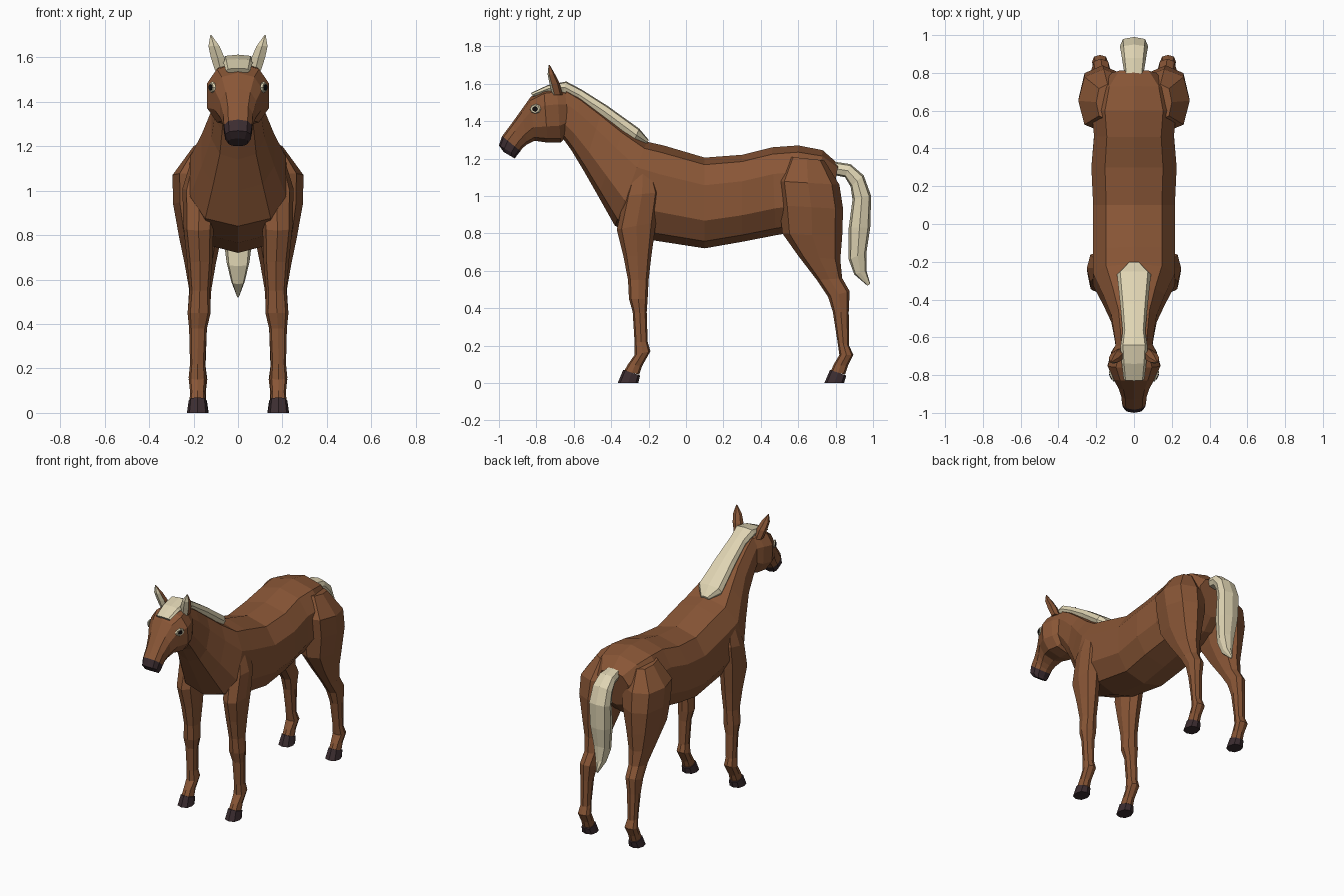
import bpy, bmesh, math
from mathutils import Vector
from mathutils.bvhtree import BVHTree


def material(name, rgb):
    m = bpy.data.materials.new(name)
    m.diffuse_color = (*rgb, 1)
    return m


BROWN = material("chestnut_coat", (0.25, 0.093, 0.037))
CREAM = material("cream_hair", (0.74, 0.66, 0.45))
DARK = material("dark_hoof", (0.045, 0.026, 0.03))
BLACK = material("eye_black", (0.008, 0.006, 0.006))


def finish(name, bm, mats):
    bmesh.ops.recalc_face_normals(bm, faces=bm.faces[:])
    me = bpy.data.meshes.new(name)
    bm.to_mesh(me)
    ob = bpy.data.objects.new(name, me)
    bpy.context.collection.objects.link(ob)
    for m in mats:
        me.materials.append(m)
    return ob


def tube(name, rings, mats, n=8, power=0.8, x=0.0, rule=None):
    """Loft through rings given as (y1, z1, y2, z2, half width[, x centre])."""
    bm = bmesh.new()
    soft = lambda v: math.copysign(abs(v) ** power, v) if abs(v) > 1e-6 else 0.0
    loops = []
    for r in rings:
        cx = r[5] if len(r) > 5 else x
        a, b = Vector((cx, r[0], r[1])), Vector((cx, r[2], r[3]))
        mid, half = (a + b) / 2, (a - b) / 2
        loop = []
        for k in range(n):
            t = 2 * math.pi * k / n
            loop.append(bm.verts.new(mid + half * soft(math.cos(t))
                                     + Vector((r[4] * soft(math.sin(t)), 0, 0))))
        loops.append(loop)
    for i in range(len(loops) - 1):
        for k in range(n):
            j = (k + 1) % n
            bm.faces.new((loops[i][k], loops[i][j], loops[i + 1][j], loops[i + 1][k]))
    bm.faces.new(loops[0])
    bm.faces.new(loops[-1][::-1])
    bmesh.ops.recalc_face_normals(bm, faces=bm.faces[:])
    bm.normal_update()
    if rule:
        for f in bm.faces:
            f.material_index = rule(f)
    tree = BVHTree.FromBMesh(bm)
    finish(name, bm, mats)
    return tree


# Neck, chest, barrel and rump
tube("body", [
    (-0.64, 1.58, -0.66, 1.31, 0.10),
    (-0.56, 1.535, -0.61, 1.24, 0.11),
    (-0.45, 1.455, -0.55, 1.14, 0.125),
    (-0.33, 1.365, -0.47, 1.00, 0.17),
    (-0.21, 1.29, -0.38, 0.84, 0.225),
    (-0.12, 1.27, -0.19, 0.765, 0.225),
    (0.10, 1.205, 0.10, 0.72, 0.225),
    (0.30, 1.22, 0.30, 0.755, 0.235),
    (0.46, 1.26, 0.48, 0.79, 0.22),
    (0.60, 1.27, 0.60, 0.81, 0.235),
    (0.73, 1.245, 0.70, 0.84, 0.20),
    (0.815, 1.17, 0.77, 0.92, 0.12)], [BROWN], n=10)

# Head, tapering to the nose
head = tube("head", [
    (-0.61, 1.56, -0.63, 1.33, 0.09),
    (-0.69, 1.58, -0.67, 1.285, 0.125),
    (-0.76, 1.57, -0.74, 1.285, 0.145),
    (-0.83, 1.53, -0.81, 1.295, 0.112),
    (-0.88, 1.46, -0.85, 1.275, 0.085),
    (-0.93, 1.39, -0.875, 1.255, 0.07),
    (-0.983, 1.32, -0.885, 1.24, 0.066)], [BROWN], n=10)
tube("muzzle", [
    (-0.983, 1.32, -0.885, 1.24, 0.066),
    (-1.0, 1.27, -0.905, 1.215, 0.06),
    (-0.975, 1.235, -0.915, 1.2, 0.045)], [DARK], n=10)

# Mane with forelock
tube("mane", [
    (-0.83, 1.55, -0.815, 1.53, 0.055),
    (-0.74, 1.592, -0.735, 1.555, 0.065),
    (-0.64, 1.612, -0.66, 1.55, 0.072),
    (-0.56, 1.57, -0.58, 1.51, 0.06),
    (-0.42, 1.482, -0.45, 1.42, 0.072),
    (-0.25, 1.36, -0.28, 1.29, 0.09),
    (-0.20, 1.30, -0.21, 1.27, 0.03)], [CREAM], power=0.6)

# Tail, arching out and hanging down
tube("tail", [
    (0.78, 1.185, 0.80, 1.11, 0.05),
    (0.88, 1.17, 0.85, 1.10, 0.062),
    (0.95, 1.11, 0.88, 1.05, 0.07),
    (0.99, 1.00, 0.89, 0.98, 0.075),
    (0.985, 0.83, 0.87, 0.83, 0.07),
    (0.965, 0.70, 0.87, 0.66, 0.052),
    (0.965, 0.60, 0.90, 0.58, 0.03),
    (0.985, 0.53, 0.97, 0.52, 0.005)], [CREAM], power=0.7)

FRONT_LEG = [
    (-0.27, 1.17, -0.19, 1.17, 0.03, 0.17),
    (-0.33, 1.00, -0.14, 1.02, 0.078, 0.172),
    (-0.37, 0.82, -0.16, 0.86, 0.068, 0.178),
    (-0.335, 0.68, -0.185, 0.68, 0.057, 0.172),
    (-0.31, 0.55, -0.20, 0.55, 0.046, 0.172),
    (-0.305, 0.45, -0.205, 0.45, 0.052, 0.175),
    (-0.285, 0.38, -0.21, 0.38, 0.040, 0.18),
    (-0.275, 0.22, -0.205, 0.22, 0.034, 0.182),
    (-0.275, 0.15, -0.19, 0.17, 0.040, 0.182),
    (-0.31, 0.10, -0.235, 0.09, 0.034, 0.182),
    (-0.33, 0.065, -0.25, 0.045, 0.036, 0.182)]
FRONT_HOOF = [(-0.336, 0.07, -0.245, 0.04, 0.040, 0.182),
              (-0.365, 0.0, -0.255, 0.0, 0.048, 0.182)]
HIND_LEG = [
    (0.55, 1.21, 0.74, 1.19, 0.06, 0.14),
    (0.485, 1.08, 0.82, 1.06, 0.135, 0.16),
    (0.50, 0.95, 0.84, 0.93, 0.125, 0.167),
    (0.515, 0.80, 0.835, 0.78, 0.095, 0.17),
    (0.60, 0.68, 0.825, 0.66, 0.070, 0.17),
    (0.70, 0.55, 0.835, 0.56, 0.050, 0.17),
    (0.76, 0.46, 0.875, 0.49, 0.050, 0.175),
    (0.785, 0.38, 0.87, 0.38, 0.040, 0.18),
    (0.81, 0.22, 0.872, 0.20, 0.034, 0.18),
    (0.82, 0.15, 0.895, 0.15, 0.042, 0.18),
    (0.79, 0.10, 0.865, 0.09, 0.035, 0.18),
    (0.775, 0.065, 0.85, 0.045, 0.036, 0.18)]
HIND_HOOF = [(0.77, 0.07, 0.857, 0.04, 0.040, 0.18),
             (0.74, 0.0, 0.845, 0.0, 0.048, 0.18)]
EAR = [
    (-0.715, 1.54, -0.66, 1.54, 0.028, 0.078),
    (-0.73, 1.60, -0.675, 1.60, 0.034, 0.092),
    (-0.74, 1.65, -0.70, 1.65, 0.028, 0.108),
    (-0.735, 1.70, -0.728, 1.70, 0.003, 0.122)]


def disc(name, centre, normal, w, h, depth, mat):
    """Thin oval plate lying on a surface."""
    bm = bmesh.new()
    bmesh.ops.create_cone(bm, cap_ends=True, segments=8, radius1=1, radius2=0.8, depth=1)
    ob = finish(name, bm, [mat])
    ob.scale = (w, h, depth)
    ob.rotation_euler = normal.to_track_quat('Z', 'Y').to_euler()
    ob.location = centre


for side, s in (("left", 1), ("right", -1)):
    flip = lambda rings: [(*r[:5], s * r[5]) for r in rings]
    tube(side + "_front_leg", flip(FRONT_LEG), [BROWN])
    tube(side + "_front_hoof", flip(FRONT_HOOF), [DARK])
    tube(side + "_hind_leg", flip(HIND_LEG), [BROWN])
    tube(side + "_hind_hoof", flip(HIND_HOOF), [DARK])
    # Ears, cream inside
    tube(side + "_ear", flip(EAR), [BROWN, CREAM], n=6,
         rule=lambda f: int(f.normal.y < -0.3 and f.normal.x * s < 0.75))
    # Eyes laid on the head surface
    hit, nrm, _, _ = head.ray_cast(Vector((s, -0.805, 1.465)), Vector((-s, 0, 0)))
    if nrm.x * s < 0:
        nrm = -nrm
    for part, w, h, off, mat in (("eye_rim", 0.034, 0.027, 0.002, CREAM),
                                 ("pupil", 0.018, 0.016, 0.007, BLACK)):
        disc(f"{side}_{part}", hit + nrm * off, nrm, w, h, 0.009, mat)
